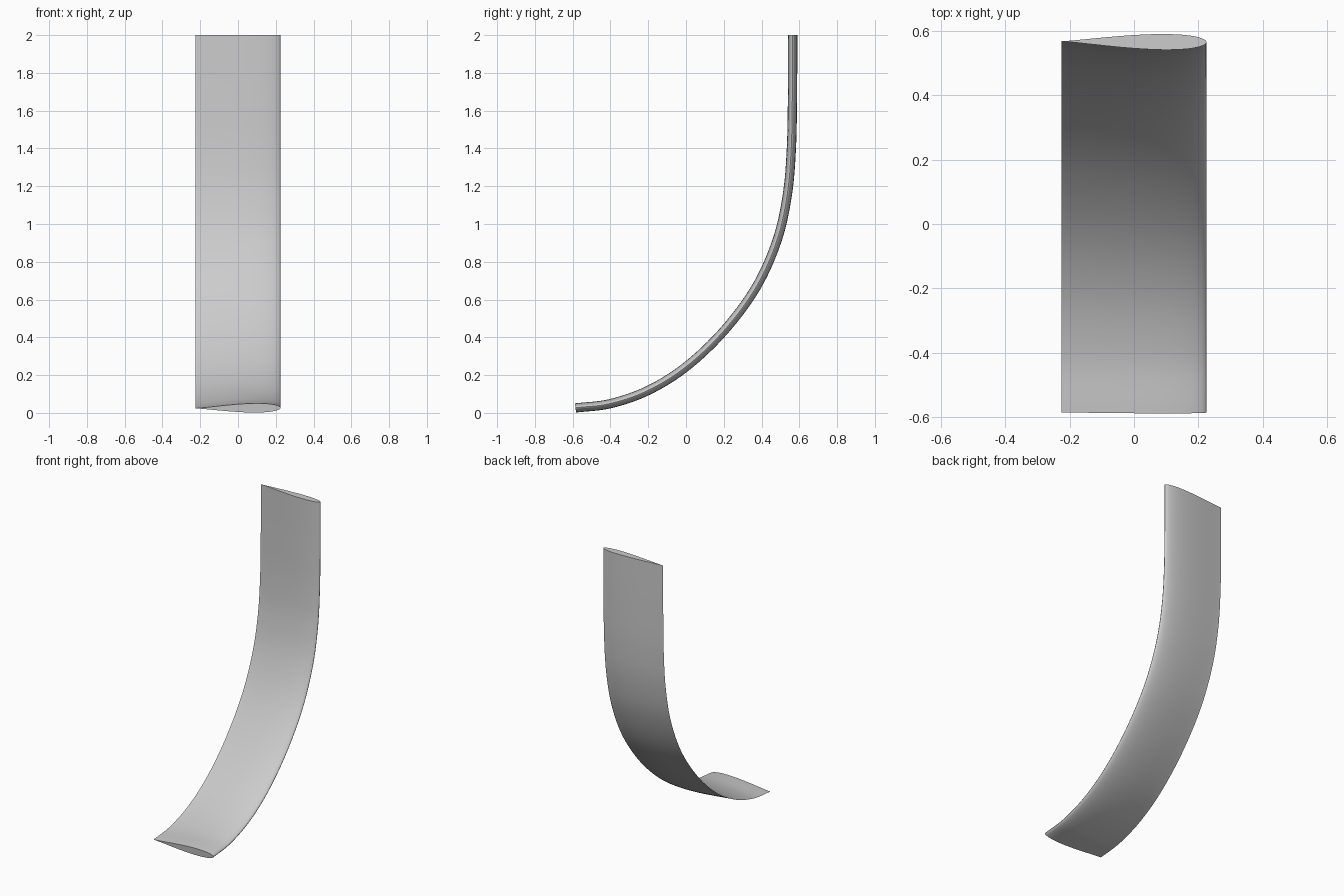
import bpy, bmesh, math
from mathutils import Vector

if "Cube" in bpy.data.objects:
    bpy.data.objects.remove(bpy.data.objects["Cube"])

grey = bpy.data.materials.new("light grey")
grey.use_nodes = True
colour = (0.6, 0.6, 0.6, 1)
grey.diffuse_color = colour
grey.node_tree.nodes["Principled BSDF"].inputs["Base Color"].default_value = colour

HALF_CHORD, HALF_THICK, SIDES, STEPS = 0.225, 0.024, 48, 8

# Centre line of the blade as (y, z), from the low front tip to the upright top
path = [Vector(p) for p in (
    (-0.585, 0.027), (-0.4, 0.05), (-0.2, 0.12), (0, 0.245), (0.2, 0.435),
    (0.37, 0.665), (0.48, 0.91), (0.535, 1.15), (0.557, 1.4), (0.563, 1.7), (0.564, 2))]


def smooth_path(points):
    """Sample a spline through the points."""
    ends = [2 * points[0] - points[1], *points, 2 * points[-1] - points[-2]]
    samples = []
    for a, b, c, d in zip(ends, ends[1:], ends[2:], ends[3:]):
        for i in range(STEPS):
            t = i / STEPS
            samples.append(0.5 * (2 * b + (c - a) * t + (2 * a - 5 * b + 4 * c - d) * t**2
                                  + (3 * b - a - 3 * c + d) * t**3))
    return samples + [points[-1]]


def foil():
    """Teardrop section: round leading edge at +x, sharp trailing edge at -x."""
    shape = []
    for i in range(SIDES):
        a = 2 * math.pi * i / SIDES
        taper = max(0, (1 + math.cos(a)) / 2) ** 0.75
        x = math.cos(a)
        shape.append((x * HALF_CHORD, math.sin(a) * taper / 0.69 * HALF_THICK + 0.003 * (1 - x) / 2))
    return shape


# Sweep the section along the centre line
bm = bmesh.new()
line = smooth_path(path)
rings = []
for i, p in enumerate(line):
    along = (line[min(i + 1, len(line) - 1)] - line[max(i - 1, 0)]).normalized()
    out = Vector((along.y, -along.x))
    rings.append([bm.verts.new((x, p.x + out.x * n, p.y + out.y * n)) for x, n in foil()])
for low, high in zip(rings, rings[1:]):
    for i in range(SIDES):
        j = (i + 1) % SIDES
        bm.faces.new((low[i], low[j], high[j], high[i]))

# Flat end caps
bm.faces.new(rings[0])
bm.faces.new(rings[-1])
bmesh.ops.recalc_face_normals(bm, faces=bm.faces)

mesh = bpy.data.meshes.new("curved_blade")
bm.to_mesh(mesh)
bm.free()
mesh.materials.append(grey)
blade = bpy.data.objects.new("curved_blade", mesh)
bpy.context.collection.objects.link(blade)
bpy.context.view_layer.objects.active = blade
blade.select_set(True)
bpy.ops.object.shade_smooth_by_angle(angle=math.radians(40))
